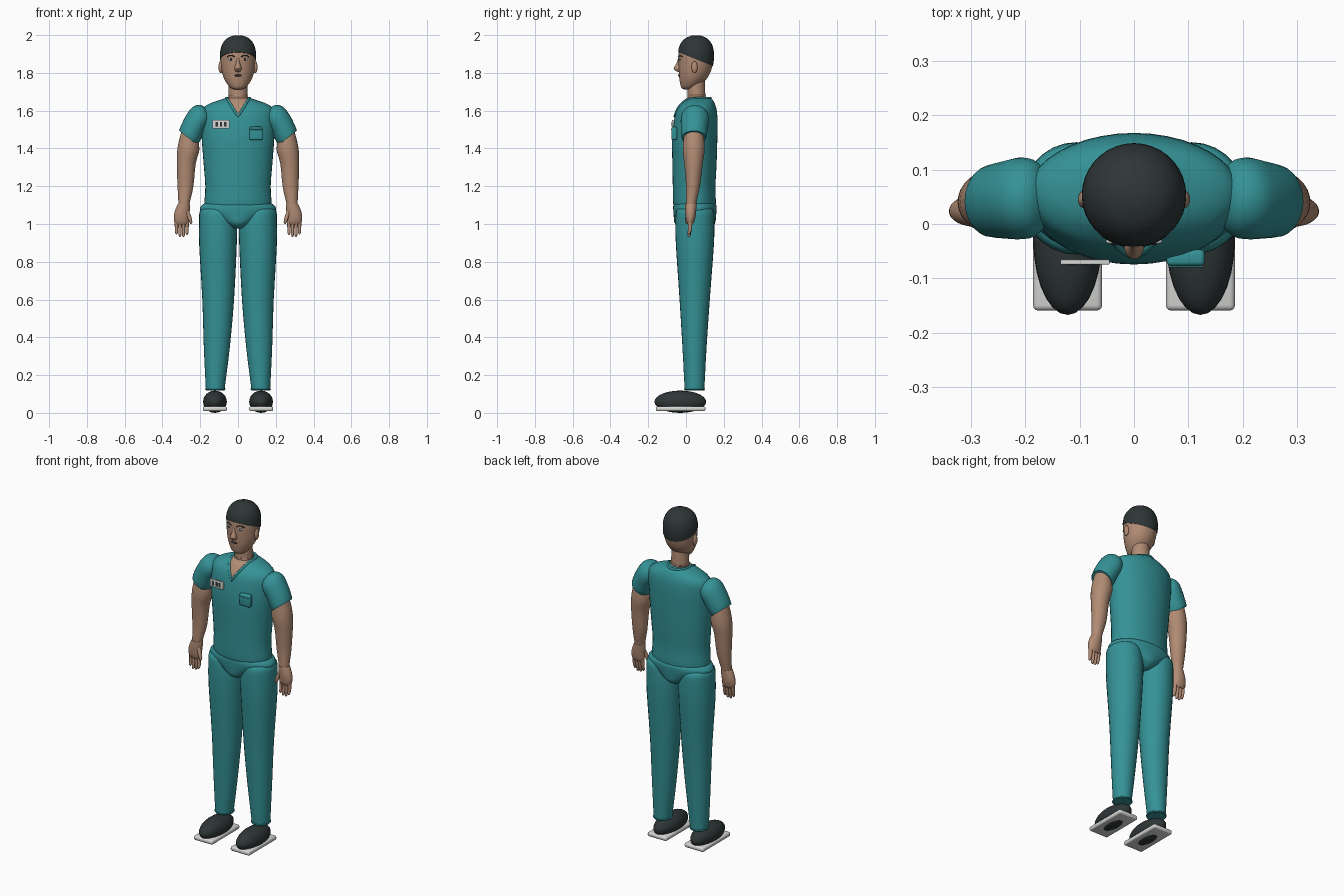
import bpy, bmesh, math
from mathutils import Vector, Matrix
from mathutils.bvhtree import BVHTree

cube = bpy.data.objects.get("Cube")
if cube:
    bpy.data.objects.remove(cube, do_unlink=True)


def material(name, r, g, b):
    m = bpy.data.materials.new(name)
    m.use_nodes = True
    m.diffuse_color = (r, g, b, 1)
    m.node_tree.nodes["Principled BSDF"].inputs["Base Color"].default_value = (r, g, b, 1)
    return m


TEAL = material("teal cloth", 0.035, 0.29, 0.31)
SKIN = material("skin", 0.44, 0.26, 0.175)
DARK = material("charcoal", 0.028, 0.037, 0.038)
WHITE = material("off white", 0.68, 0.68, 0.67)
LIP = material("lip brown", 0.16, 0.07, 0.05)


def finish(name, bm, *mats, angle=40):
    """Turn a bmesh into a smooth object whose hard edges stay sharp."""
    bmesh.ops.recalc_face_normals(bm, faces=bm.faces)
    mesh = bpy.data.meshes.new(name)
    bm.to_mesh(mesh)
    for m in mats:
        mesh.materials.append(m)
    mesh.polygons.foreach_set("use_smooth", [True] * len(mesh.polygons))
    mesh.set_sharp_from_angle(angle=math.radians(angle))
    ob = bpy.data.objects.new(name, mesh)
    bpy.context.collection.objects.link(ob)
    return ob


def spline(keys, steps):
    """Catmull-Rom interpolation of the ring values."""
    out = []
    for i in range(len(keys) - 1):
        a, b = keys[max(i - 1, 0)], keys[i]
        c, d = keys[i + 1], keys[min(i + 2, len(keys) - 1)]
        for s in range(steps):
            t = s / steps
            out.append([q + t * (r - p) / 2 + t * t * (p - 2.5 * q + 2 * r - w / 2)
                        + t ** 3 * (1.5 * (q - r) + (w - p) / 2)
                        for p, q, r, w in zip(a, b, c, d)])
    return out + [list(keys[-1])]


def loft(rings, side=1, steps=3, n=28):
    """Rings are (x, y, z, half width, half depth, tilt in degrees)."""
    bm = bmesh.new()
    loops = []
    for x, y, z, rx, ry, tilt in spline([tuple(r) + (0,) * (6 - len(r)) for r in rings], steps):
        ct, st = math.cos(math.radians(tilt)), math.sin(math.radians(tilt))
        loop = []
        for k in range(n):
            a = math.tau * k / n
            u = rx * math.cos(a)
            loop.append(bm.verts.new((side * (x + u * ct), y + ry * math.sin(a), z + u * st)))
        loops.append(loop)
    for lo, hi in zip(loops, loops[1:]):
        for k in range(n):
            bm.faces.new((lo[k], lo[(k + 1) % n], hi[(k + 1) % n], hi[k]))
    bm.faces.new(loops[0])
    bm.faces.new(loops[-1])
    return bm


def ellipsoid(name, centre, radii, mat, rot=None):
    bm = bmesh.new()
    bmesh.ops.create_uvsphere(bm, u_segments=24, v_segments=14, radius=1)
    if rot:
        bm.transform(rot)
    bm.transform(Matrix.Translation(centre) @ Matrix.Diagonal((*radii, 1)))
    return finish(name, bm, mat)


def box(name, centre, size, mat, bevel):
    bm = bmesh.new()
    bmesh.ops.create_cube(bm, size=1)
    bm.transform(Matrix.Translation(centre) @ Matrix.Diagonal((*size, 1)))
    if bevel:
        bmesh.ops.bevel(bm, geom=bm.edges[:], offset=bevel, segments=3, affect='EDGES', profile=0.5)
    return finish(name, bm, mat)


def cord(name, points, radius, mat, cyclic=False):
    cu = bpy.data.curves.new(name, 'CURVE')
    cu.dimensions = '3D'
    cu.bevel_depth, cu.bevel_resolution, cu.use_fill_caps = radius, 2, True
    sp = cu.splines.new('POLY')
    sp.points.add(len(points) - 1)
    sp.use_cyclic_u = cyclic
    for p, co in zip(sp.points, points):
        p.co = (*co, 1)
    cu.materials.append(mat)
    ob = bpy.data.objects.new(name, cu)
    bpy.context.collection.objects.link(ob)


def front_y(tree, x, z):
    """Depth of a surface seen from the front."""
    hit = tree.ray_cast(Vector((x, -1, z)), Vector((0, 1, 0)))[0]
    return hit.y if hit else 0.0


# Tunic with the V neck opening cut into its front
tunic = loft([(0, .045, 1.095, .172, .108), (0, .045, 1.11, .178, .113), (0, .043, 1.2, .173, .113),
              (0, .045, 1.32, .182, .117), (0, .046, 1.45, .192, .12), (0, .052, 1.55, .196, .115),
              (0, .057, 1.605, .19, .105), (0, .063, 1.635, .155, .09), (0, .066, 1.655, .1, .076),
              (0, .066, 1.668, .06, .06)], n=40)
V_LOW, V_SLOPE = 1.57, 1.6
for s in (1, -1):
    bmesh.ops.bisect_plane(tunic, geom=tunic.verts[:] + tunic.edges[:] + tunic.faces[:],
                           plane_co=(0, 0, V_LOW), plane_no=(-s * V_SLOPE, 0, 1))
for f in tunic.faces:
    c = f.calc_center_median()
    f.material_index = int(c.y < .06 and c.z > V_LOW + V_SLOPE * abs(c.x))
chest = BVHTree.FromBMesh(tunic)
finish("tunic", tunic, TEAL, SKIN, angle=50)

# Collar trim following the opening and the back of the neck
collar = []
for i in range(-6, 7):
    x = .058 * i / 6
    z = V_LOW + V_SLOPE * abs(x)
    collar.append((x, front_y(chest, x, z), z))
for i in range(1, 12):
    a = math.pi * i / 12
    collar.append((.064 * math.cos(a), .055 + .075 * math.sin(a), 1.666))
cord("collar_trim", collar, .007, TEAL, cyclic=True)

# Chest pocket and name badge
box("chest_pocket", (.095, -.062, 1.48), (.07, .03, .07), TEAL, .008)
cord("pocket_hem", [(.064, -.078, 1.5), (.126, -.078, 1.5)], .002, TEAL)
box("badge", (-.09, -.07, 1.528), (.09, .009, .046), WHITE, .002)
for k, x in enumerate((-.112, -.09, -.068)):
    box(f"badge_mark_{k + 1}", (x, -.0755, 1.528), (.012, .003, .024), DARK, 0)

# Trousers: seat and legs
finish("trouser_seat", loft([(0, .047, 1.108, .18, .108), (0, .047, 1.095, .195, .115), (0, .047, 1.07, .2, .114),
                             (0, .047, 1.04, .15, .112), (0, .047, 1.0, .075, .105),
                             (0, .047, .975, .03, .07)], n=36), TEAL)

Z_POLE_TO_Y = Matrix.Rotation(math.pi / 2, 4, 'X')
for side, label in ((1, "left"), (-1, "right")):
    finish(f"{label}_trouser_leg", loft([
        (.12, .047, 1.085, .055, .07), (.112, .047, 1.07, .09, .098), (.106, .047, 1.0, .1, .103),
        (.106, .047, .88, .099, .1), (.105, .046, .6, .084, .08), (.112, .045, .35, .069, .064),
        (.12, .045, .14, .051, .053), (.12, .045, .122, .05, .053)], side), TEAL)
    cord(f"{label}_trouser_hem", [(side * (.12 + .051 * math.cos(a)), .045 + .052 * math.sin(a), .126)
                                  for a in (math.tau * k / 24 for k in range(24))], .004, TEAL, True)

    # Shoe and sole
    ellipsoid(f"{label}_shoe", (side * .122, -.03, .059), (.063, .137, .059), DARK, Z_POLE_TO_Y)
    box(f"{label}_sole", (side * .122, -.028, .022), (.127, .262, .026), WHITE, .01)

    # Sleeve, arm and hand
    finish(f"{label}_sleeve", loft([
        (.165, .047, 1.565, .045, .055, 86), (.185, .047, 1.564, .066, .071, 81),
        (.21, .047, 1.55, .077, .075, 71), (.232, .045, 1.518, .076, .072, 61),
        (.262, .042, 1.462, .062, .066, 40), (.264, .042, 1.458, .056, .06, 40)], side), TEAL)
    finish(f"{label}_arm", loft([
        (.253, .042, 1.49, .045, .05, 30), (.262, .041, 1.4, .058, .058, 8), (.274, .04, 1.32, .05, .049),
        (.278, .037, 1.2, .042, .037), (.285, .028, 1.12, .031, .029), (.286, .026, 1.095, .029, .027)],
        side), SKIN)
    finish(f"{label}_palm", loft([
        (.286, .026, 1.107, .031, .03), (.29, .025, 1.09, .036, .03), (.298, .024, 1.05, .041, .028),
        (.299, .023, 1.015, .039, .022), (.298, .022, .998, .03, .013)], side), SKIN)
    for k, tip in enumerate((.942, .932, .932, .945)):
        x = .27 + .0185 * k
        finish(f"{label}_finger_{k + 1}", loft([
            (x, .023, 1.02, .01, .012), (x, .021, .975, .009, .01), (x, .016, tip + .008, .007, .008),
            (x, .015, tip, .003, .003)], side, n=12), SKIN)
    finish(f"{label}_thumb", loft([
        (.27, .015, 1.07, .011, .012), (.257, .008, 1.035, .011, .012), (.25, .005, 1.01, .008, .009),
        (.249, .004, 1.0, .003, .004)], side, n=12), SKIN)

# Neck and head
finish("neck", loft([(0, .058, 1.6, .055, .05), (0, .056, 1.66, .053, .049), (0, .055, 1.69, .05, .047),
                     (0, .052, 1.78, .05, .047)]), SKIN)
cord("neck_crease", [(.048 * math.cos(a), .056 + .0445 * math.sin(a), 1.678)
                     for a in (math.tau * k / 24 for k in range(24))], .005, SKIN, True)
head_rings = [(0, .008, 1.712, .018, .02), (0, .016, 1.724, .043, .042), (0, .034, 1.76, .069, .068),
              (0, .045, 1.8, .084, .083), (0, .051, 1.85, .091, .091), (0, .053, 1.9, .092, .092),
              (0, .053, 1.94, .082, .082), (0, .054, 1.97, .057, .056), (0, .054, 1.984, .02, .02)]
head = loft(head_rings, n=36)
face = BVHTree.FromBMesh(head)
finish("head", head, SKIN)

# Hair cap: the head shape enlarged and cut along a line sloping to the nape
hair = loft(head_rings, n=36)
hair.transform(Matrix.Translation((0, .053, 1.86)) @ Matrix.Scale(1.035, 4)
               @ Matrix.Diagonal((1, 1, 1.08, 1)) @ Matrix.Translation((0, -.053, -1.86)))
bmesh.ops.bisect_plane(hair, geom=hair.verts[:] + hair.edges[:] + hair.faces[:],
                       plane_co=(0, .053, 1.872), plane_no=(0, .4, 1), clear_inner=True)
bmesh.ops.holes_fill(hair, edges=[e for e in hair.edges if e.is_boundary])
finish("hair_cap", hair, DARK)

# Face details
finish("nose", loft([(0, -.034, 1.882, .006, .006), (0, -.037, 1.85, .011, .014), (0, -.038, 1.822, .019, .027),
                     (0, -.034, 1.806, .012, .012)], n=16), SKIN)
ellipsoid("mouth", (0, front_y(face, 0, 1.787), 1.787), (.02, .005, .006), LIP)
cord("lip_line", [(x, front_y(face, x, 1.787) - .004, 1.788) for x in (-.016, 0, .016)], .0018, DARK)
for side, label in ((1, "left"), (-1, "right")):
    ellipsoid(f"{label}_ear", (side * .092, .045, 1.83), (.011, .016, .032), SKIN)
    x = side * .037
    y = front_y(face, x, 1.872)
    ellipsoid(f"{label}_eye", (x, y, 1.872), (.015, .005, .006), WHITE)
    ellipsoid(f"{label}_iris", (x, y - .003, 1.872), (.006, .004, .006), DARK)
    cord(f"{label}_eyebrow", [(side * u, front_y(face, side * u, z) - .001, z) for u, z in
                              ((.017, 1.886), (.03, 1.892), (.045, 1.893), (.058, 1.885))], .003, DARK)
